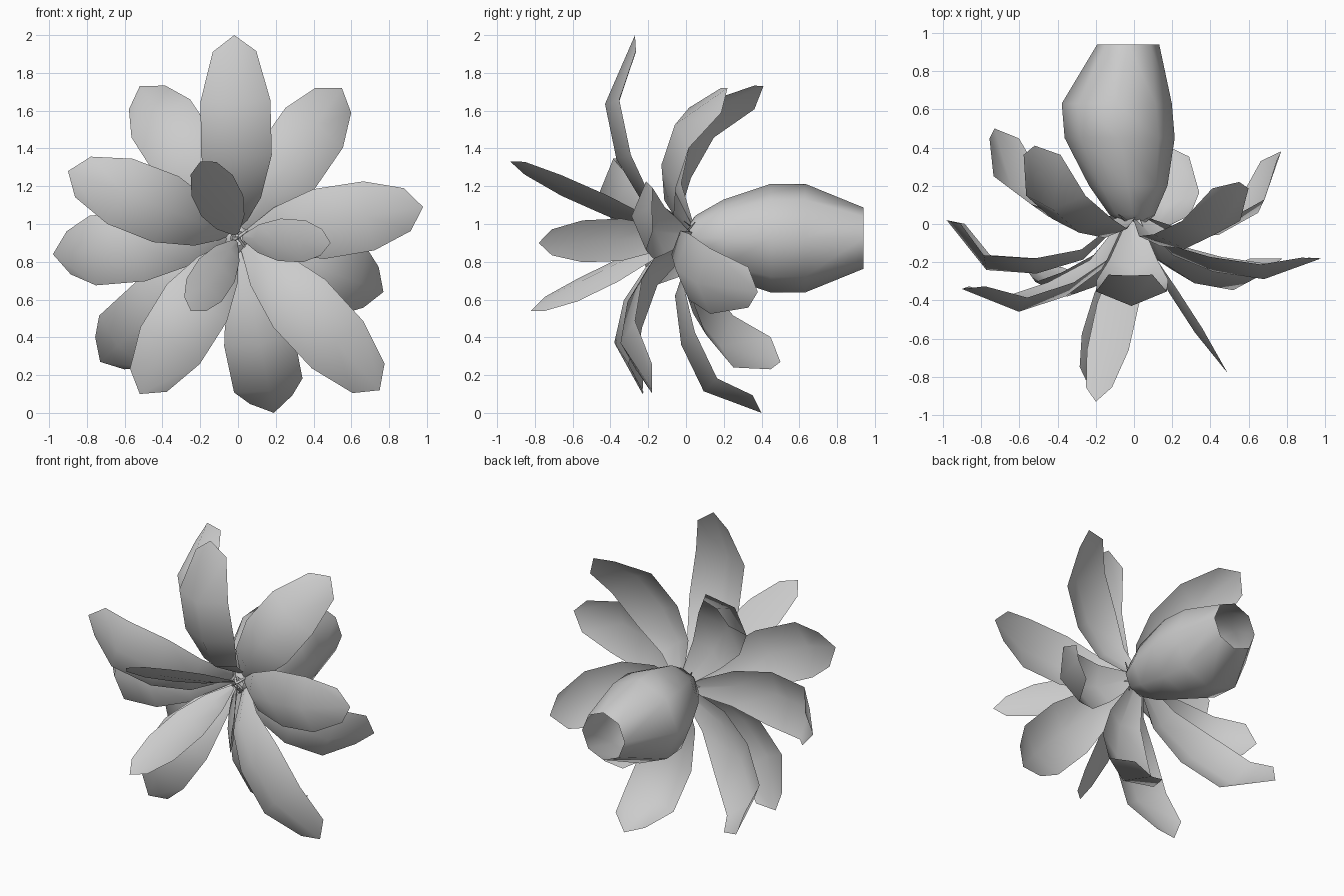
import bpy, bmesh, math
from mathutils import Vector

if "Cube" in bpy.data.objects:
    bpy.data.objects.remove(bpy.data.objects["Cube"], do_unlink=True)

# One plain grey for the whole flower
grey = bpy.data.materials.new("petal_grey")
grey.use_nodes = True
colour = (0.6, 0.6, 0.6, 1)
grey.diffuse_color = colour
grey.node_tree.nodes["Principled BSDF"].inputs["Base Color"].default_value = colour

HEART = Vector((0, -0.02, 0.93))
FRONT = Vector((0, -1, 0))


def finish(name, bm):
    mesh = bpy.data.meshes.new(name)
    bm.to_mesh(mesh)
    bm.free()
    mesh.materials.append(grey)
    mesh.shade_smooth()
    obj = bpy.data.objects.new(name, mesh)
    bpy.context.collection.objects.link(obj)


def skin(bm, rows, closed=False):
    """Join rows of vertices with quads."""
    n = len(rows[0])
    for a, b in zip(rows, rows[1:]):
        for i in range(n if closed else n - 1):
            j = (i + 1) % n
            bm.faces.new((a[i], a[j], b[j], b[i]))


# Petal rows: position along the length, half width, share of the bend
ROWS = [(0.03, 0.025, -0.25), (0.21, 0.125, 0.68), (0.43, 0.187, 1.0),
        (0.70, 0.185, 0.97), (1.0, 0.115, 0.0)]


def petal(name, tip, bend, late, scale, cup):
    """Cupped petal bulging to the front; late moves the bend to the tip."""
    chord = Vector(tip) - HEART
    along = chord.normalized()
    bulge = (FRONT - along * FRONT.dot(along)).normalized()
    across = along.cross(bulge)
    bm = bmesh.new()
    rows = []
    for t, half, share in ROWS:
        middle = HEART + chord * (t + late * max(share, 0)) + bulge * bend * share
        row = []
        for s in (-1, 0, 1):
            p = middle + across * half * scale * s
            if s and t < 1:
                p -= bulge * half * cup * scale
            elif s:
                p += bulge * bend * 0.06 - along * 0.085
            row.append(bm.verts.new(p))
        rows.append(row)
    skin(bm, rows)
    finish(name, bm)


# Petals as tip x, y, z, bend and late: a wide ring spreading sideways
outer = [(-0.02, -0.27, 2.0, 0.245, 0.01), (-0.9, -0.34, 1.28, 0.22, 0.04),
         (-0.98, 0.02, 0.84, 0.26, 0.08), (0.98, -0.18, 1.09, 0.16, 0.02),
         (0.75, -0.18, 0.12, 0.22, 0.02), (-0.52, -0.23, 0.10, 0.22, 0.02)]
# Petals leaning to the back, around the bud
back = [(0.55, 0.22, 1.72, 0.22, 0), (-0.52, 0.41, 1.73, 0.24, 0.02),
        (-0.73, 0.5, 0.27, 0.23, 0.07), (0.77, 0.38, 0.64, 0.24, 0.02),
        (0.19, 0.40, 0.0, 0.24, 0.08)]
# Narrow, straighter petals pointing to the front
front_flat = [(-0.2, -0.93, 1.33, 0.02, 0)]
front_cupped = [(0.49, -0.78, 0.9, 0.03, 0), (-0.25, -0.82, 0.54, 0.03, 0)]

for group, petals, scale, cup in (("outer", outer, 1.0, 0.42),
                                  ("back", back, 1.0, 0.42),
                                  ("upper_front", front_flat, 0.66, 0.1),
                                  ("lower_front", front_cupped, 0.6, 0.35)):
    for i, (x, y, z, bend, late) in enumerate(petals):
        petal(f"{group}_petal_{i + 1}", (x, y, z), bend, late, scale, cup)

# Hollow bud opening to the back: y, radius, sideways shift
bm = bmesh.new()
rings = []
for y, r, x in [(0.0, 0.04, 0.0), (0.05, 0.12, -0.01), (0.2, 0.205, -0.03),
                (0.45, 0.288, -0.075), (0.63, 0.288, -0.09), (0.94, 0.162, -0.03)]:
    ring = []
    for k in range(8):
        a = math.tau * k / 8
        ring.append(bm.verts.new((x + r * math.cos(a), y, 0.925 + r * math.sin(a))))
    rings.append(ring)
skin(bm, rings, closed=True)
finish("bud", bm)

# Thin stamens around the foot of the bud
for i in range(4):
    a = math.tau * (i + 0.4) / 4
    aim = Vector((math.cos(a), 0.5, math.sin(a))).normalized()
    bm = bmesh.new()
    bmesh.ops.create_cone(bm, segments=4, radius1=0.01, radius2=0.003, depth=0.15)
    bmesh.ops.rotate(bm, verts=bm.verts, matrix=aim.to_track_quat('Z', 'Y').to_matrix())
    bmesh.ops.translate(bm, verts=bm.verts, vec=HEART + aim * 0.075)
    finish(f"stamen_{i + 1}", bm)
